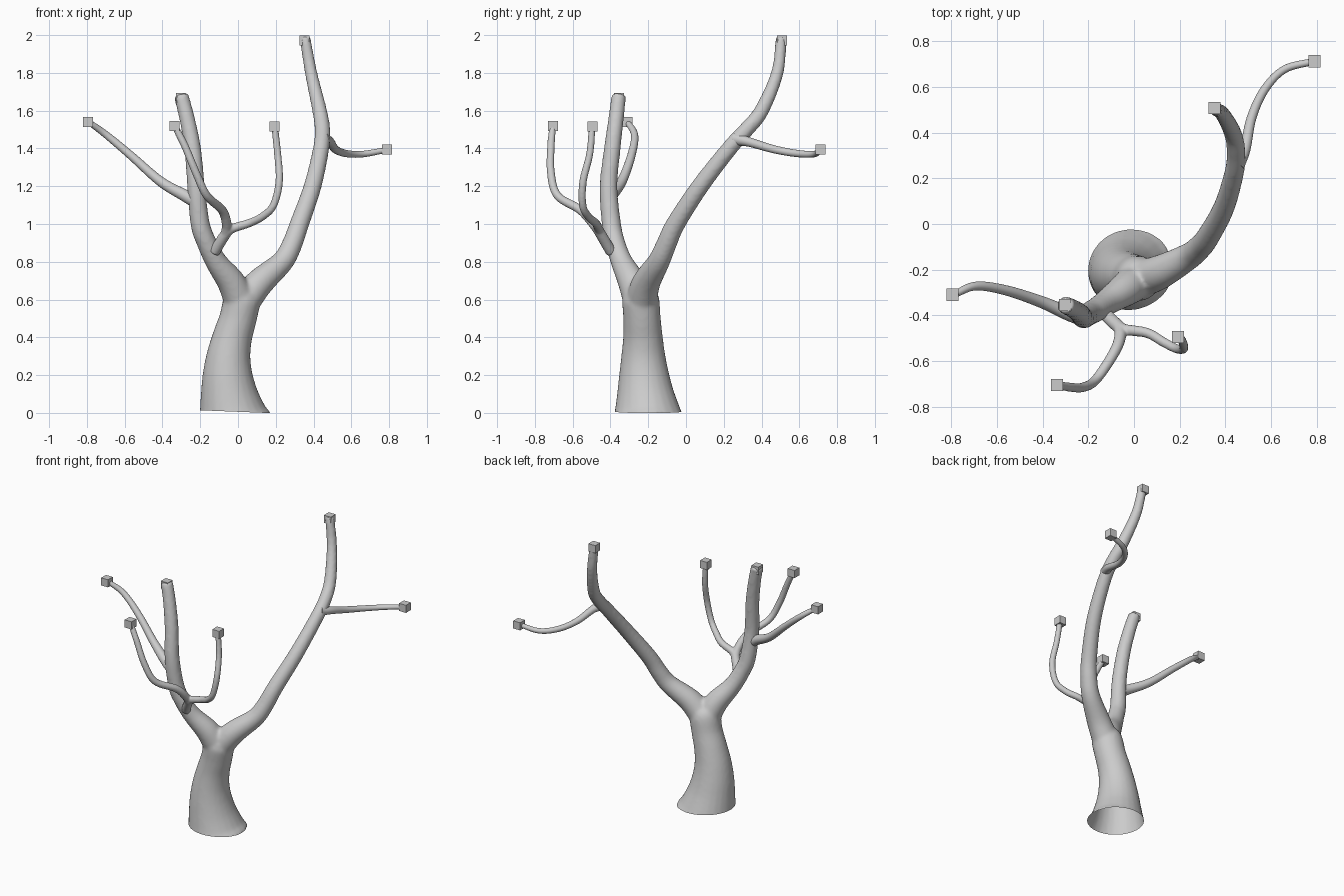
import bpy, bmesh, math
from mathutils import Vector


def spline(pts, steps=8):
    # Catmull-Rom through (x, y, z, radius) points
    p = [Vector(q) for q in pts]
    p = [2 * p[0] - p[1]] + p + [2 * p[-1] - p[-2]]
    out = []
    for i in range(1, len(p) - 2):
        a, b, c, d = p[i - 1:i + 3]
        for s in range(steps):
            t = s / steps
            out.append(0.5 * (2 * b + (c - a) * t + (2 * a - 5 * b + 4 * c - d) * t * t
                              + (3 * b - a - 3 * c + d) * t ** 3))
    out.append(p[-2])
    return out


def tube(bm, pts, sides=24):
    path = spline(pts)
    pos = [q.to_3d() for q in path]
    rings, u = [], Vector((1, 0, 0))
    for i, q in enumerate(path):
        t = (pos[min(i + 1, len(pos) - 1)] - pos[max(i - 1, 0)]).normalized()
        if i == 0 and abs(t.x) > 0.8:
            u = Vector((0, 1, 0))
        u = (u - t * u.dot(t)).normalized()
        v = t.cross(u)
        rings.append([bm.verts.new(pos[i] + q[3] * (u * math.cos(a) + v * math.sin(a)))
                      for a in [2 * math.pi * k / sides for k in range(sides)]])
    for r0, r1 in zip(rings, rings[1:]):
        for k in range(sides):
            n = (k + 1) % sides
            bm.faces.new((r0[k], r0[n], r1[n], r1[k]))
    bm.faces.new(rings[0][::-1])
    bm.faces.new(rings[-1])


def limb(name, paths, voxel=None, iterations=6, cut=None):
    # one or more tubes, optionally melted together and cut open at the base
    bm = bmesh.new()
    for pts in paths:
        tube(bm, pts)
    bmesh.ops.recalc_face_normals(bm, faces=bm.faces)
    me = bpy.data.meshes.new(name)
    bm.to_mesh(me)
    bm.free()
    ob = bpy.data.objects.new(name, me)
    bpy.context.collection.objects.link(ob)
    if voxel:
        m = ob.modifiers.new("melt", 'REMESH')
        m.mode = 'VOXEL'
        m.voxel_size = voxel
        s = ob.modifiers.new("relax", 'SMOOTH')
        s.factor = 0.5
        s.iterations = iterations
        dg = bpy.context.evaluated_depsgraph_get()
        ob.data = bpy.data.meshes.new_from_object(ob.evaluated_get(dg))
        ob.modifiers.clear()
    if cut:
        bm = bmesh.new()
        bm.from_mesh(ob.data)
        bmesh.ops.bisect_plane(bm, geom=bm.verts[:] + bm.edges[:] + bm.faces[:],
                               plane_co=cut[0], plane_no=cut[1], clear_inner=True)
        bm.to_mesh(ob.data)
        bm.free()
    bpy.ops.object.select_all(action='DESELECT')
    bpy.context.view_layer.objects.active = ob
    ob.select_set(True)
    bpy.ops.object.shade_smooth_by_angle(angle=math.radians(50))
    return ob


# trunk with its two main limbs, hollow at the foot
trunk = [(-0.015, -0.20, -0.06, 0.20), (-0.03, -0.205, 0.0, 0.178), (-0.047, -0.215, 0.1, 0.152),
         (-0.055, -0.222, 0.2, 0.133), (-0.05, -0.226, 0.3, 0.117), (-0.03, -0.228, 0.4, 0.105),
         (0.0, -0.233, 0.5, 0.099), (0.022, -0.24, 0.6, 0.098), (0.035, -0.245, 0.645, 0.08)]
left = [(0.015, -0.245, 0.58, 0.085), (-0.035, -0.285, 0.69, 0.075), (-0.115, -0.34, 0.8, 0.058),
        (-0.165, -0.375, 0.9, 0.053), (-0.2, -0.395, 1.0, 0.051), (-0.222, -0.41, 1.2, 0.047),
        (-0.24, -0.39, 1.4, 0.044), (-0.27, -0.37, 1.56, 0.041), (-0.302, -0.355, 1.685, 0.039)]
right = [(0.025, -0.24, 0.58, 0.085), (0.115, -0.21, 0.69, 0.075), (0.235, -0.145, 0.8, 0.059),
         (0.285, -0.105, 0.89, 0.054), (0.325, -0.055, 1.0, 0.051), (0.395, 0.075, 1.2, 0.047),
         (0.44, 0.23, 1.4, 0.043), (0.447, 0.32, 1.5, 0.041), (0.432, 0.40, 1.6, 0.039),
         (0.387, 0.483, 1.8, 0.033), (0.353, 0.505, 1.995, 0.029)]
limb("trunk", [trunk, left, right], 0.011, 6, ((0.145, 0, 0), (0.04, 0, 1)))

# side branches
limb("right_branch", [[(0.45, 0.26, 1.45, 0.036), (0.486, 0.33, 1.435, 0.025), (0.516, 0.468, 1.395, 0.021),
                       (0.573, 0.59, 1.373, 0.019), (0.66, 0.678, 1.37, 0.017), (0.79, 0.713, 1.393, 0.015)]])
limb("left_branch", [[(-0.215, -0.41, 1.115, 0.038), (-0.28, -0.395, 1.15, 0.032), (-0.41, -0.34, 1.225, 0.026),
                      (-0.564, -0.29, 1.36, 0.022), (-0.695, -0.272, 1.47, 0.019),
                      (-0.79, -0.31, 1.54, 0.015)]])

# forked branch at the front
stem = [(-0.125, -0.395, 0.85, 0.029), (-0.09, -0.43, 0.91, 0.029), (-0.05, -0.465, 0.97, 0.028)]
twig_r = [(-0.06, -0.46, 0.955, 0.024), (-0.025, -0.465, 0.978, 0.024), (0.06, -0.478, 1.005, 0.022),
          (0.13, -0.518, 1.04, 0.021), (0.188, -0.547, 1.1, 0.02), (0.218, -0.545, 1.225, 0.02),
          (0.21, -0.51, 1.37, 0.019), (0.195, -0.497, 1.51, 0.018)]
twig_l = [(-0.065, -0.455, 0.95, 0.026), (-0.06, -0.49, 1.0, 0.026), (-0.085, -0.56, 1.075, 0.024),
          (-0.165, -0.68, 1.15, 0.022), (-0.222, -0.715, 1.27, 0.021),
          (-0.28, -0.715, 1.41, 0.02), (-0.335, -0.705, 1.52, 0.018)]
limb("front_branch", [stem, twig_r, twig_l], 0.006, 6)

# small cubes on the branch tips
tips = [(-0.302, -0.355, 1.667), (0.353, 0.508, 1.972), (0.79, 0.713, 1.395),
        (-0.795, -0.31, 1.54), (0.193, -0.495, 1.515), (-0.337, -0.705, 1.52)]
for i, loc in enumerate(tips):
    bpy.ops.mesh.primitive_cube_add(size=0.053, location=loc)
    bpy.context.object.name = f"tip_cube_{i + 1}"
